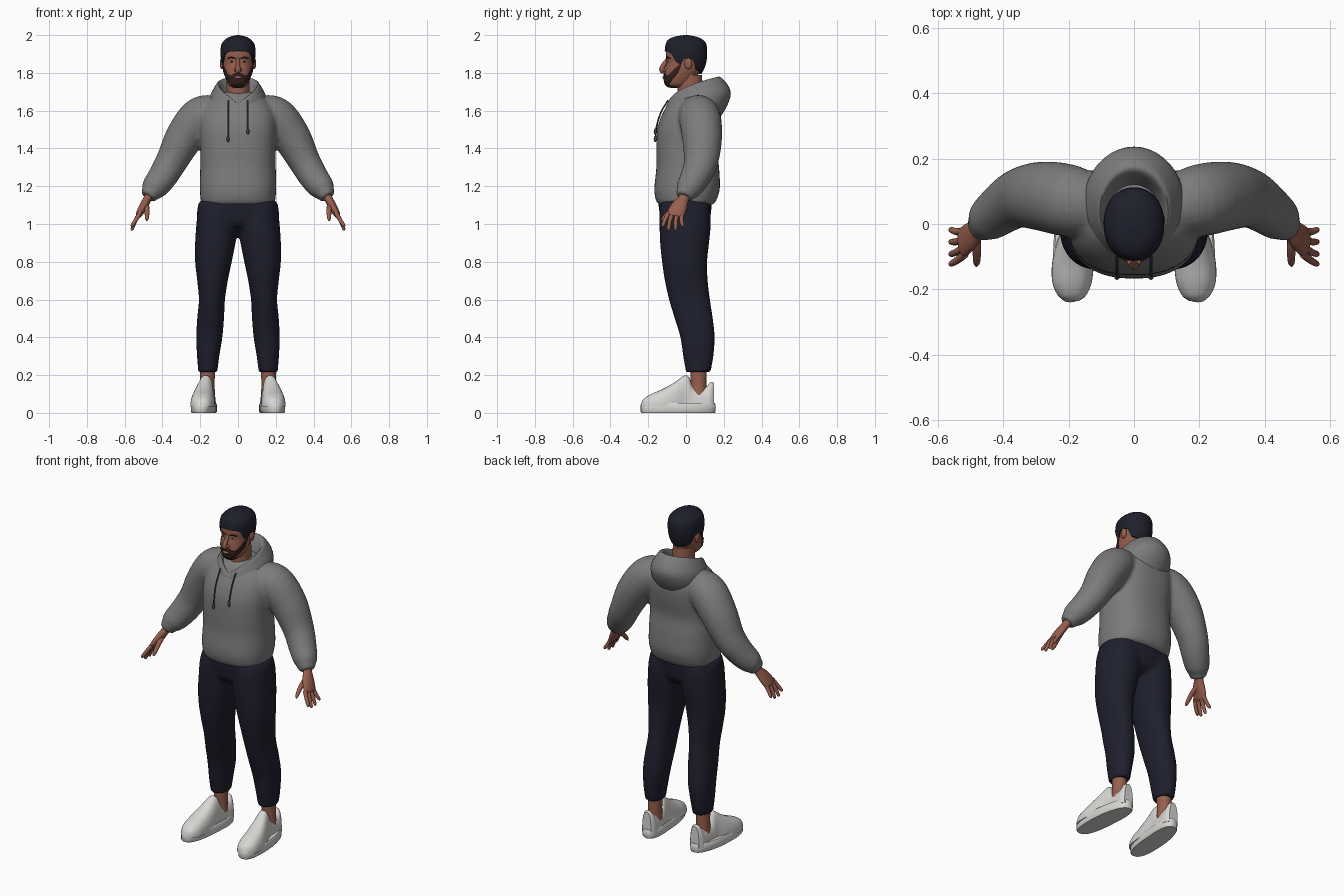
import bpy, bmesh, math
from mathutils import Vector


def material(name, c):
    m = bpy.data.materials.new(name)
    m.diffuse_color = (*c, 1)
    return m


GREY = material("hoodie grey", (0.2, 0.2, 0.205))
CORD = material("cord dark grey", (0.06, 0.06, 0.065))
NAVY = material("trouser navy", (0.013, 0.014, 0.026))
SKIN = material("skin", (0.31, 0.115, 0.075))
HAIR = material("hair black", (0.013, 0.014, 0.024))
BEARD = material("beard brown", (0.035, 0.015, 0.012))
LIPS = material("lips", (0.36, 0.15, 0.13))
WHITE = material("shoe white", (0.68, 0.67, 0.65))
EYE = material("eye white", (0.6, 0.58, 0.55))


def spline(keys, k=5):
    """Catmull-Rom through tuples of any length."""
    out = []
    for i in range(len(keys) - 1):
        p0, p1, p2, p3 = keys[max(i - 1, 0)], keys[i], keys[i + 1], keys[min(i + 2, len(keys) - 1)]
        for j in range(k):
            t = j / k
            out.append(tuple(b + 0.5 * t * (c - a + t * (2 * a - 5 * b + 4 * c - d + t * (3 * (b - c) + d - a)))
                             for a, b, c, d in zip(p0, p1, p2, p3)))
    return out + [tuple(keys[-1])]


def lerp(table, x):
    for a, b in zip(table, table[1:]):
        if x <= b[0]:
            t = max(0, (x - a[0]) / (b[0] - a[0]))
            return [p + (q - p) * t for p, q in zip(a, b)]
    return list(table[-1])


def grid(bm, rows, closed=True, cap=True, sx=1):
    vs = [[bm.verts.new((p[0] * sx, p[1], p[2])) for p in r] for r in rows]
    n = len(rows[0])
    for a, b in zip(vs, vs[1:]):
        for i in range(n if closed else n - 1):
            j = (i + 1) % n
            bm.faces.new((a[i], a[j], b[j], b[i]))
    if cap:
        bm.faces.new(vs[0])
        bm.faces.new(vs[-1])


def finish(bm, name, mat, merge=0):
    bmesh.ops.recalc_face_normals(bm, faces=bm.faces)
    me = bpy.data.meshes.new(name)
    bm.to_mesh(me)
    bm.free()
    me.materials.append(mat)
    ob = bpy.data.objects.new(name, me)
    bpy.context.collection.objects.link(ob)
    bpy.ops.object.select_all(action='DESELECT')
    ob.select_set(True)
    bpy.context.view_layer.objects.active = ob
    bpy.ops.object.shade_smooth_by_angle(angle=math.radians(50))
    if merge:  # fuse overlapping volumes into one smooth cloth surface
        r = ob.modifiers.new("fuse", 'REMESH')
        r.mode, r.voxel_size, r.use_smooth_shade = 'VOXEL', merge, True
        s = ob.modifiers.new("soften", 'SMOOTH')
        s.factor, s.iterations = 0.5, 4
    return ob


def ring(z, cx, yf, yb, rx, e=2.0, n=40):
    """Horizontal superellipse, starting at the front."""
    f = lambda v: math.copysign(abs(v) ** (2 / e), v)
    cy, ry = (yf + yb) / 2, (yb - yf) / 2
    return [(cx + rx * f(math.sin(2 * math.pi * i / n)), cy - ry * f(math.cos(2 * math.pi * i / n)), z)
            for i in range(n)]


def stack(table, e=2.0):
    return [ring(*k, e=e) for k in spline(table)]


def tube(keys, n=20, k=5):
    """Keys are x, y, z, radius along y, other radius."""
    pts = spline(keys, k)
    rows = []
    for i, p in enumerate(pts):
        d = (Vector(pts[min(i + 1, len(pts) - 1)][:3]) - Vector(pts[max(i - 1, 0)][:3])).normalized()
        u = Vector((0, 1, 0))
        u = (u - d * u.dot(d)).normalized()
        v = d.cross(u)
        rows.append([Vector(p[:3]) + u * p[3] * math.cos(2 * math.pi * j / n) + v * p[4] * math.sin(2 * math.pi * j / n)
                     for j in range(n)])
    return rows


def part(name, mat, rows, mirror=False):
    bm = bmesh.new()
    for sx in (1, -1) if mirror else (1,):
        grid(bm, rows, sx=sx)
    return finish(bm, name, mat)


def blob(name, mat, c, r, mirror=False):
    rows = [ring(c[2] - r[2] * math.cos(a), c[0], c[1] - r[1] * math.sin(a), c[1] + r[1] * math.sin(a),
                 r[0] * math.sin(a), n=20) for a in [0.05 + i * 0.304 for i in range(11)]]
    return part(name, mat, rows, mirror)


# hoodie body and sleeves
bm = bmesh.new()
grid(bm, stack([(1.10, 0, -.14, .135, .182), (1.115, 0, -.155, .155, .195), (1.15, 0, -.165, .17, .2),
                (1.20, 0, -.167, .18, .203), (1.30, 0, -.157, .175, .2), (1.40, 0, -.157, .165, .2),
                (1.50, 0, -.152, .18, .205), (1.58, 0, -.127, .187, .2), (1.64, 0, -.092, .175, .17),
                (1.68, 0, -.06, .15, .12), (1.70, 0, -.03, .12, .08)], e=2.4))
sleeve = tube([(.08, .05, 1.605, .08, .07), (.19, .07, 1.575, .11, .105), (.28, .085, 1.465, .107, .102),
               (.35, .08, 1.335, .092, .085), (.40, .05, 1.25, .08, .078), (.445, .015, 1.19, .068, .068),
               (.462, 0, 1.165, .054, .052), (.477, -.01, 1.143, .046, .042)])
for s in (1, -1):
    grid(bm, sleeve, sx=s)
finish(bm, "hoodie", GREY, 0.011)

# hood: funnel inside, raised rim, drooping outside
hood_keys = [(.066, -.06, .10, 1.62, 1.64), (.085, -.075, .13, 1.625, 1.72), (.105, -.09, .17, 1.635, 1.78),
             (.13, -.103, .215, 1.622, 1.745), (.152, -.11, .237, 1.60, 1.69), (.155, -.105, .215, 1.58, 1.62),
             (.13, -.08, .17, 1.56, 1.55)]
rows = []
for rx, yf, yb, zf, zb in spline(hood_keys):
    r = []
    for x, y, _ in ring(0, 0, yf, yb, rx):
        t = max(0, (y - yf) / (yb - yf))
        r.append((x, y, zf + (zb - zf) * t ** 0.45))
    rows.append(r)
part("hood", GREY, rows)

# drawstrings with knotted tips
for s, end in ((1, 1.49), (-1, 1.45)):
    path = [(.052 * s, -.095, 1.655, .004, .004), (.052 * s, -.128, 1.60, .004, .004),
            (.052 * s, -.15, 1.54, .004, .004), (.052 * s, -.162, end, .004, .004)]
    part("drawstring", CORD, tube(path, 8))
    blob("drawstring_tip", CORD, (.052 * s, -.163, end), (.008, .008, .016))

# trousers
bm = bmesh.new()
leg = stack([(.215, .16, .0, .13, .05), (.30, .158, -.015, .145, .059), (.40, .152, -.03, .152, .069),
             (.50, .145, -.06, .142, .071), (.60, .138, -.09, .127, .069), (.70, .135, -.112, .115, .081),
             (.80, .13, -.127, .112, .097), (.90, .12, -.137, .122, .107), (.98, .111, -.14, .13, .111),
             (1.06, .108, -.14, .13, .106), (1.12, .1, -.13, .12, .1)], e=2.2)
for s in (1, -1):
    grid(bm, leg, sx=s)
grid(bm, stack([(.96, 0, -.07, .08, .1), (1.0, 0, -.125, .12, .2), (1.06, 0, -.14, .132, .217),
                (1.11, 0, -.145, .135, .208), (1.13, 0, -.13, .12, .19)], e=2.3))
finish(bm, "trousers", NAVY, 0.011)

# ankles and shoes
part("ankles", SKIN, stack([(.09, .163, .02, .11, .042), (.16, .162, .025, .108, .038), (.25, .16, .02, .11, .042)]), True)
upper = []
for y, cx, w, top in spline([(-.236, .19, .02, .055), (-.22, .19, .042, .078), (-.18, .19, .06, .102),
                             (-.12, .187, .064, .128), (-.06, .18, .058, .162), (-.01, .172, .047, .197),
                             (.015, .169, .045, .19), (.04, .166, .046, .142), (.10, .163, .046, .136),
                             (.13, .162, .042, .162), (.148, .162, .03, .158)]):
    arc = [math.pi * i / 18 for i in range(19)]
    upper.append([(cx + w * math.copysign(abs(math.cos(a)) ** .8, math.cos(a)), y,
                   .03 + (top - .03) * math.sin(a) ** .8) for a in arc])
part("shoe_uppers", WHITE, upper, True)
sole = []
for z, g in ((0, -.004), (.006, 0), (.045, 0), (.052, -.005)):
    sole.append([(x - .07 * (y + .12) - .008 * max(0, y) / .15, y, z)
                 for x, y, z in ring(z, .187, -.24 - g, .157 + g, .064 + g, e=2.5)])
part("shoe_soles", WHITE, sole, True)

# hands
part("palms", SKIN, tube([(.455, .01, 1.18, .03, .026), (.478, -.012, 1.135, .029, .022), (.50, -.035, 1.095, .042, .022),
                          (.522, -.055, 1.055, .046, .018), (.528, -.06, 1.04, .038, .012)]), True)
for i, (y0, y1, z1) in enumerate(((-.093, -.122, .985), (-.07, -.092, .967), (-.045, -.055, .967), (-.022, -.018, .985))):
    part("fingers", SKIN, tube([(.518, y0, 1.06, .012, .012), (.542, (y0 + y1) / 2 - .004, 1.02, .011, .011),
                                (.56, y1, z1 + .008, .009, .009), (.564, y1, z1, .003, .003)], 10, 3), True)
part("thumbs", SKIN, tube([(.487, -.03, 1.105, .016, .016), (.482, -.075, 1.075, .014, .014),
                           (.482, -.115, 1.035, .011, .011), (.483, -.128, 1.018, .004, .004)], 10, 4), True)

# neck and head
part("neck", SKIN, stack([(1.60, 0, -.06, .10, .068), (1.68, 0, -.045, .09, .062), (1.79, 0, -.05, .085, .06)]))
head_keys = [(1.724, 0, -.085, .0, .03), (1.738, 0, -.108, .02, .05), (1.77, 0, -.115, .05, .065),
             (1.80, 0, -.113, .07, .074), (1.83, 0, -.108, .09, .079), (1.86, 0, -.103, .10, .083),
             (1.90, 0, -.106, .105, .086), (1.94, 0, -.098, .10, .082), (1.97, 0, -.075, .08, .062),
             (1.985, 0, -.03, .04, .03)]
part("head", SKIN, stack(head_keys, e=2.15))
head_table = spline(head_keys)
hair_table = spline([(1.78, 0, -.10, .075, .07), (1.83, 0, -.108, .10, .084), (1.87, 0, -.112, .11, .09),
                     (1.91, 0, -.113, .112, .093), (1.95, 0, -.108, .108, .088), (1.975, 0, -.095, .09, .07),
                     (1.992, 0, -.06, .055, .042), (2.0, 0, -.01, .01, .008)])


def on_head(table, deg, z, off=0):
    _, cx, yf, yb, rx = lerp(table, z)
    f = lambda v: math.copysign(abs(v) ** (2 / 2.15), v)
    a = math.radians(deg)
    return ((rx + off) * f(math.sin(a)), (yf + yb) / 2 - ((yb - yf) / 2 + off) * f(math.cos(a)), z)


# hair cap with a shaped hairline
hairline = [(0, 1.915), (35, 1.912), (50, 1.90), (62, 1.86), (75, 1.845), (86, 1.878), (110, 1.87), (125, 1.82), (180, 1.795)]
angles = [i * 4 - 180 for i in range(90)]
low = [lerp(hairline, abs(a))[1] for a in angles]
rows = [[on_head(hair_table, a, z, -.016) for a, z in zip(angles, low)]]
for j in range(19):
    v = math.sin(j / 18 * math.pi / 2)
    rows.append([on_head(hair_table, a, z + (2.0 - z) * v) for a, z in zip(angles, low)])
part("hair", HAIR, rows)

# beard along the jaw, wrapping under the chin
angles = [i * 4 - 80 for i in range(41)]
top = [lerp([(0, 1.798), (14, 1.80), (26, 1.787), (45, 1.79), (62, 1.82), (80, 1.855)], abs(a))[1] for a in angles]
bot = [lerp([(0, 1.725), (35, 1.728), (55, 1.75), (80, 1.80)], abs(a))[1] for a in angles]
rows = [[on_head(head_table, a, z, -.02) for a, z in zip(angles, bot)]]
for j in range(11):
    rows.append([on_head(head_table, a, b + (t - b) * j / 10, .004) for a, b, t in zip(angles, bot, top)])
rows.append([on_head(head_table, a, z, -.005) for a, z in zip(angles, top)])
bm = bmesh.new()
grid(bm, rows, closed=False, cap=False)
finish(bm, "beard", BEARD)
blob("chin_beard", BEARD, (0, -.062, 1.73), (.04, .042, .01))

# face details
blob("lips", LIPS, (0, -.118, 1.776), (.021, .007, .007))
part("nose", SKIN, tube([(0, -.097, 1.875, .008, .009), (0, -.113, 1.85, .012, .01), (0, -.127, 1.825, .014, .013),
                         (0, -.124, 1.81, .014, .014), (0, -.112, 1.803, .008, .01)], 14))
blob("nostrils", SKIN, (.013, -.115, 1.815), (.009, .012, .008), True)
blob("eyes", EYE, (.033, -.091, 1.86), (.013, .008, .006), True)
blob("pupils", HAIR, (.033, -.0965, 1.86), (.005, .004, .005), True)
part("eyebrows", HAIR, tube([(.014, -.102, 1.876, .004, .002), (.034, -.098, 1.882, .005, .004),
                             (.054, -.082, 1.876, .004, .002)], 8), True)
blob("ears", SKIN, (.085, .012, 1.85), (.011, .021, .031), True)
